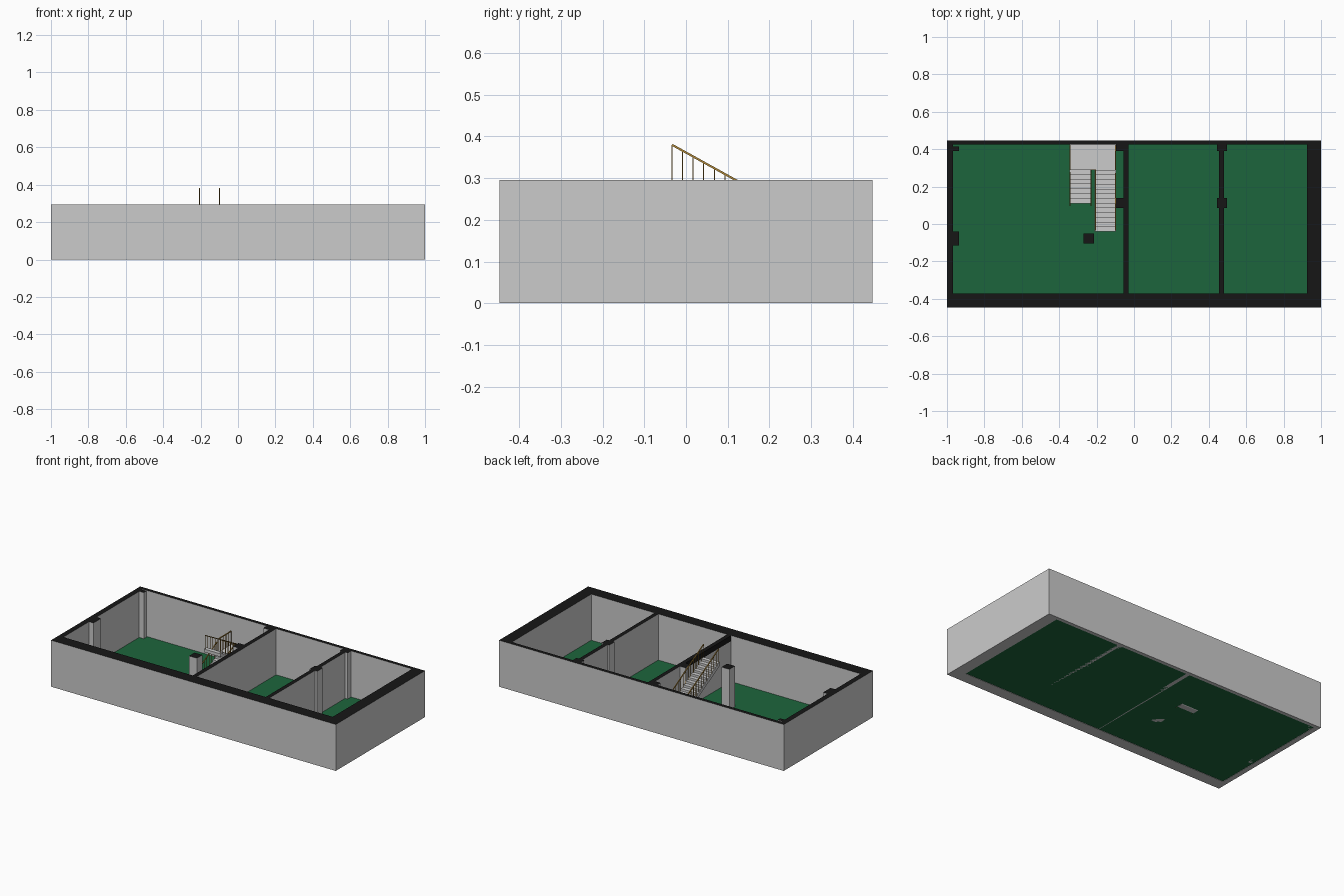
import bpy, bmesh
from mathutils import Vector

if "Cube" in bpy.data.objects:
    bpy.data.objects.remove(bpy.data.objects["Cube"])

H = 0.295          # wall height
F = 0.002          # floor level


def material(name, rgb):
    m = bpy.data.materials.new(name)
    m.diffuse_color = (*rgb, 1)
    m.use_nodes = True
    m.node_tree.nodes["Principled BSDF"].inputs["Base Color"].default_value = m.diffuse_color
    return m


GREY = material("plaster_grey", (0.6, 0.6, 0.6))
BLACK = material("cut_black", (0.008, 0.008, 0.008))
GREEN = material("floor_green", (0.012, 0.13, 0.045))
GOLD = material("rail_gold", (0.42, 0.24, 0.04))


def finish(name, bm, *mats):
    bmesh.ops.recalc_face_normals(bm, faces=bm.faces)
    me = bpy.data.meshes.new(name)
    bm.to_mesh(me)
    bm.free()
    for m in mats:
        me.materials.append(m)
    ob = bpy.data.objects.new(name, me)
    bpy.context.collection.objects.link(ob)
    return ob


def box(name, x0, x1, y0, y1, z0=F, z1=H, mats=(GREY, BLACK)):
    """Box whose top face takes the second material."""
    bm = bmesh.new()
    bmesh.ops.create_cube(bm, size=1)
    for v in bm.verts:
        v.co = ((x0, x1)[v.co.x > 0], (y0, y1)[v.co.y > 0], (z0, z1)[v.co.z > 0])
    bm.normal_update()
    for f in bm.faces:
        f.material_index = int(f.normal.z > 0.5 and len(mats) > 1)
    return finish(name, bm, *mats)


def extrude_x(name, profile, x0, x1):
    """Side profile in (y, z) pulled out along x."""
    bm = bmesh.new()
    face = bm.faces.new([bm.verts.new((x0, y, z)) for y, z in profile])
    res = bmesh.ops.extrude_face_region(bm, geom=[face])
    for v in res["geom"]:
        if isinstance(v, bmesh.types.BMVert):
            v.co.x = x1
    return finish(name, bm, GREY)


# Outer wall ring with black cut top
bm = bmesh.new()
outer = [(-1, -.447), (1, -.447), (1, .447), (-1, .447)]
inner = [(-.967, -.372), (.926, -.372), (.926, .425), (-.967, .425)]
rings = [[bm.verts.new((x, y, z)) for x, y in loop]
         for loop, z in ((outer, 0), (outer, H), (inner, H), (inner, 0))]
for k in range(4):
    a, b = rings[k], rings[(k + 1) % 4]
    for i in range(4):
        j = (i + 1) % 4
        bm.faces.new((a[i], a[j], b[j], b[i])).material_index = int(k == 1)
finish("outer_walls", bm, GREY, BLACK)

# Floor sheet
bm = bmesh.new()
bm.faces.new([bm.verts.new((x, y, F)) for x, y in inner])
finish("floor", bm, GREEN)

# Partitions and the dark beam on the first one
box("partition_left", -.055, -.03, -.372, .425)
box("partition_right", .455, .48, -.372, .425)
box("partition_beam", -.057, -.054, -.372, .085, .26, H, (BLACK,))

# Columns
for i, (x0, x1, y0, y1, top) in enumerate([
        (-.967, -.935, .39, .415, H), (-.967, -.935, -.115, -.04, H),
        (-.27, -.215, -.105, -.05, .26), (-.095, -.04, .085, .14, H),
        (-.095, -.03, .39, .425, H), (.443, .497, .085, .14, H),
        (.443, .497, .39, .425, H)]):
    box(f"column_{i + 1}", x0, x1, y0, y1, F, top)

# Stairs: lower flight, landing, upper flight
RISE, T = H / 21, 0.02
LAND, LY = 8 * RISE, 0.29


def flight(y0, z0, run, n):
    pts = [(y0, z0)]
    for i in range(n):
        pts += [(y0 + i * run, z0 + (i + 1) * RISE),
                (y0 + (i + 1) * run, z0 + (i + 1) * RISE)]
    return pts + [(y0 + n * run, z0 + n * RISE - T)]


R1, R2 = 0.18 / 7, -0.33 / 13
extrude_x("lower_flight", flight(.11, 0, R1, 7) + [(.11 + T * R1 / RISE, 0)], -.345, -.228)
extrude_x("upper_flight", flight(LY, LAND, R2, 13) + [(LY, LAND - T)], -.212, -.095)
box("landing", -.345, -.095, LY, .425, LAND - T, LAND, (GREY,))

# Railings
RH = 0.085


def bar(bm, p, q, w):
    p, q = Vector(p), Vector(q)
    d = q - p
    mat = d.to_track_quat('Z', 'X').to_matrix().to_4x4()
    mat.translation = (p + q) / 2
    for v in bmesh.ops.create_cube(bm, size=1)["verts"]:
        v.co = mat @ Vector((v.co.x * w, v.co.y * w, v.co.z * d.length))


def railing(name, x, feet, extra=()):
    """Posts on the given (y, z) feet, a handrail joining their tops."""
    bm = bmesh.new()
    for y, z in feet:
        bar(bm, (x, y, z), (x, y, z + RH), .0025)
    tops = [(x, y, z + RH) for y, z in feet]
    bar(bm, tops[0], tops[-1], .005)
    for p, q in extra:
        bar(bm, p, q, .005)
    finish(name, bm, GOLD)


low = [(.11 + (i + .5) * R1, (i + 1) * RISE) for i in range(-1, 7)]
up = [(LY + (i + .75) * R2, LAND + (i + 1) * RISE) for i in range(13)]
flat = [(LY + i * .026, LAND) for i in range(6)]
a = (-.229, low[-1][0], low[-1][1] + RH)
b = (-.207, up[0][0], up[0][1] + RH)
c, d = (-.229, LY, LAND + RH), (-.207, LY, LAND + RH)
railing("lower_rail_outer", -.342, low)
railing("lower_rail_inner", -.229, low, [(a, c), (c, d), (d, b)])
railing("upper_rail_inner", -.207, up)
railing("upper_rail_outer", -.1, up)
railing("landing_rail_left", -.342, flat)
railing("landing_rail_right", -.1, flat)
